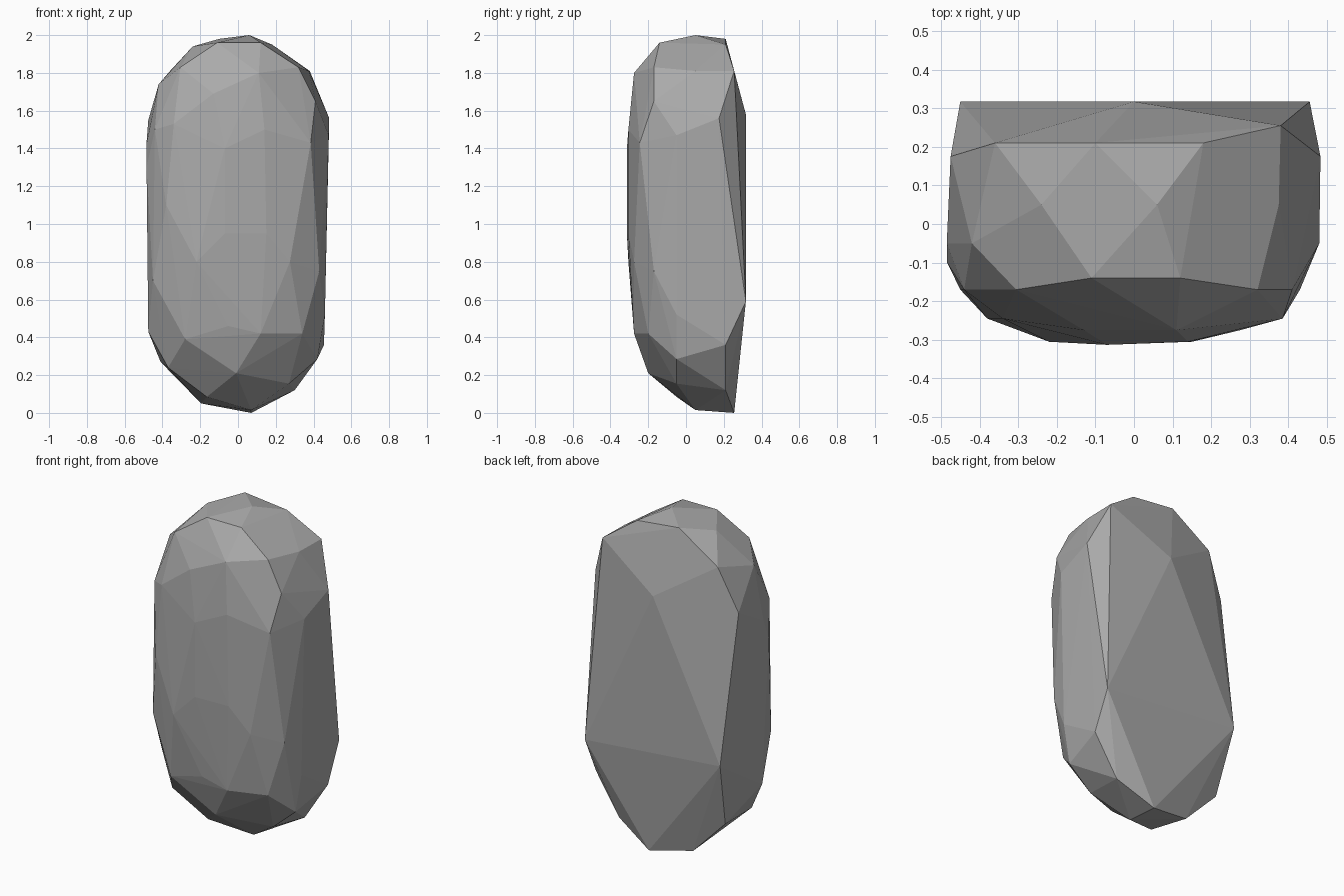
import bpy
import bmesh

# Remove the default cube
default_cube = bpy.data.objects.get("Cube")
if default_cube:
    bpy.data.objects.remove(default_cube, do_unlink=True)


def make_material(name, colour):
    material = bpy.data.materials.new(name)
    material.use_nodes = True
    material.diffuse_color = colour
    shader = material.node_tree.nodes["Principled BSDF"]
    shader.inputs["Base Color"].default_value = colour
    shader.inputs["Roughness"].default_value = 0.9
    return material


def make_stone(name, contours, material):
    """Wrap a faceted convex skin around contours of (x, z) corners at each depth y."""
    mesh = bpy.data.meshes.new(name)
    bm = bmesh.new()
    for y, corners in contours.items():
        for x, z in corners:
            bm.verts.new((x, y, z))
    hull = bmesh.ops.convex_hull(bm, input=bm.verts)
    # Drop corners that ended up inside the skin
    loose = [v for v in bm.verts if not v.link_faces]
    bmesh.ops.delete(bm, geom=loose, context="VERTS")
    bmesh.ops.recalc_face_normals(bm, faces=bm.faces)
    for face in bm.faces:
        face.smooth = False
    bm.to_mesh(mesh)
    bm.free()
    mesh.materials.append(material)
    stone = bpy.data.objects.new(name, mesh)
    bpy.context.collection.objects.link(stone)
    return stone


# Flat back and its bevelled rim
back = {
    .317: [(.455, .59), (-.45, .67), (0, 1.58)],
    .255: [(.38, 1.81), (.07, 0)],
    .21: [(.18, 1.95), (-.1, 1.98), (-.36, 1.81), (.455, .36),
          (.3, .12), (-.195, .05), (-.41, .27)],
    .175: [(.483, 1.56), (-.475, 1.55)],
}

# Crown, flanks and underside
flanks = {
    .05: [(.06, 2), (-.24, 1.94), (.375, 1.81), (.07, .015), (-.42, .33)],
    -.05: [(-.42, 1.74), (-.485, 1.42), (.48, 1.47), (.46, .52), (.42, .285),
           (-.475, .43), (-.475, .75), (.27, .155), (-.165, .085)],
    -.1: [(-.37, .24), (-.484, 1.3)],
    -.14: [(-.11, 1.96), (.12, 1.96)],
    -.17: [(.32, 1.83), (-.305, 1.83), (.41, 1.65), (.43, .75),
           (-.45, .7), (-.44, 1.5)],
}

# Rounded front
front = {
    -.2: [(.34, .42), (-.01, .21)],
    -.245: [(.385, 1.43), (-.34, 1.53), (-.38, 1.1), (-.28, .39)],
    -.275: [(.11, 1.8), (-.13, 1.69), (.275, .8), (.12, .42), (-.05, .46)],
    -.305: [(.14, 1.5), (.15, .95), (-.22, .8)],
    -.313: [(-.07, 1.4), (-.07, .95)],
}

grey = make_material("stone_grey", (.4, .4, .4, 1))
make_stone("stone", {**back, **flanks, **front}, grey)
